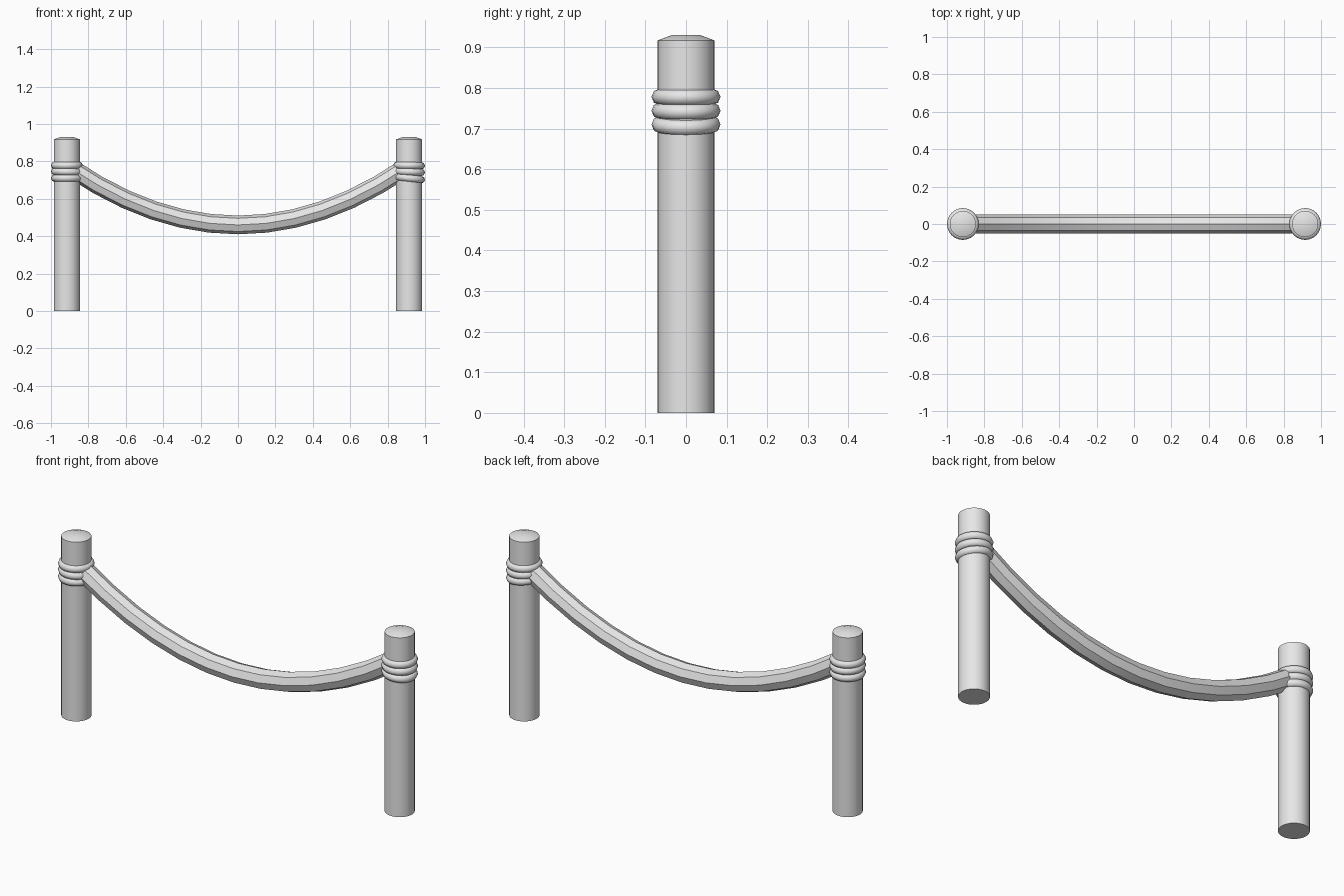
import bpy, bmesh, math
from mathutils import Matrix, Vector

if "Cube" in bpy.data.objects:
    bpy.data.objects.remove(bpy.data.objects["Cube"])

grey = bpy.data.materials.new("plain grey")
grey.diffuse_color = (0.8, 0.8, 0.8, 1)
grey.use_nodes = True
grey.node_tree.nodes["Principled BSDF"].inputs["Base Color"].default_value = grey.diffuse_color


def finish(bm, name, smooth=None):
    bmesh.ops.recalc_face_normals(bm, faces=bm.faces[:])
    me = bpy.data.meshes.new(name)
    bm.to_mesh(me)
    bm.free()
    me.materials.append(grey)
    ob = bpy.data.objects.new(name, me)
    bpy.context.collection.objects.link(ob)
    if smooth:
        bpy.ops.object.select_all(action='DESELECT')
        ob.select_set(True)
        bpy.context.view_layer.objects.active = ob
        bpy.ops.object.shade_smooth_by_angle(angle=math.radians(smooth))
    return ob


def skin(bm, rings, closed=False):
    """Join rings of points into a tube, capped unless closed."""
    vs = [[bm.verts.new(p) for p in r] for r in rings]
    n = len(vs[0])
    pairs = list(zip(vs, vs[1:])) + ([(vs[-1], vs[0])] if closed else [])
    for a, b in pairs:
        for i in range(n):
            j = (i + 1) % n
            bm.faces.new((a[i], a[j], b[j], b[i]))
    if not closed:
        bm.faces.new(vs[0])
        bm.faces.new(vs[-1])


def circle(n):
    return [(math.cos(2 * math.pi * i / n), math.sin(2 * math.pi * i / n)) for i in range(n)]


# posts with a shallow bevelled top
def post(name, x):
    bm = bmesh.new()
    skin(bm, [[(x + r * c, r * s, z) for c, s in circle(32)]
              for r, z in ((0.07, 0), (0.07, 0.917), (0.035, 0.93))])
    finish(bm, name, 30)


# a rope loop wrapped round a post, tilted down toward +x
def wrap(name, x, z, tilt):
    bm = bmesh.new()
    skin(bm, [[(c * (0.065 + 0.02 * u), s * (0.065 + 0.02 * u), 0.02 * v)
               for u, v in circle(8)] for c, s in circle(24)], closed=True)
    bm.transform(Matrix.Translation((x, 0, z)) @ Matrix.Rotation(tilt, 4, 'Y'))
    finish(bm, name, 50)


for side, x, tilts in (("left", -0.915, (0.0, 0.03, 0.0)), ("right", 0.915, (0.12, 0.05, 0.02))):
    post(side + "_post", x)
    for k, t in enumerate(tilts):
        wrap(f"{side}_rope_wrap_{k + 1}", x, 0.71 + 0.034 * k, t)

# sagging eight-sided rope
bm = bmesh.new()
rings = []
for i in range(13):
    x = -0.9 + 1.8 * i / 12
    z = 0.46 + 0.38 * x * x
    nrm = Vector((-0.76 * x, 0, 1)).normalized()
    rings.append([Vector((x, 0, z)) + 0.05 * (nrm * s + Vector((0, c, 0))) for c, s in circle(8)])
skin(bm, rings)
finish(bm, "hanging_rope", 30)
